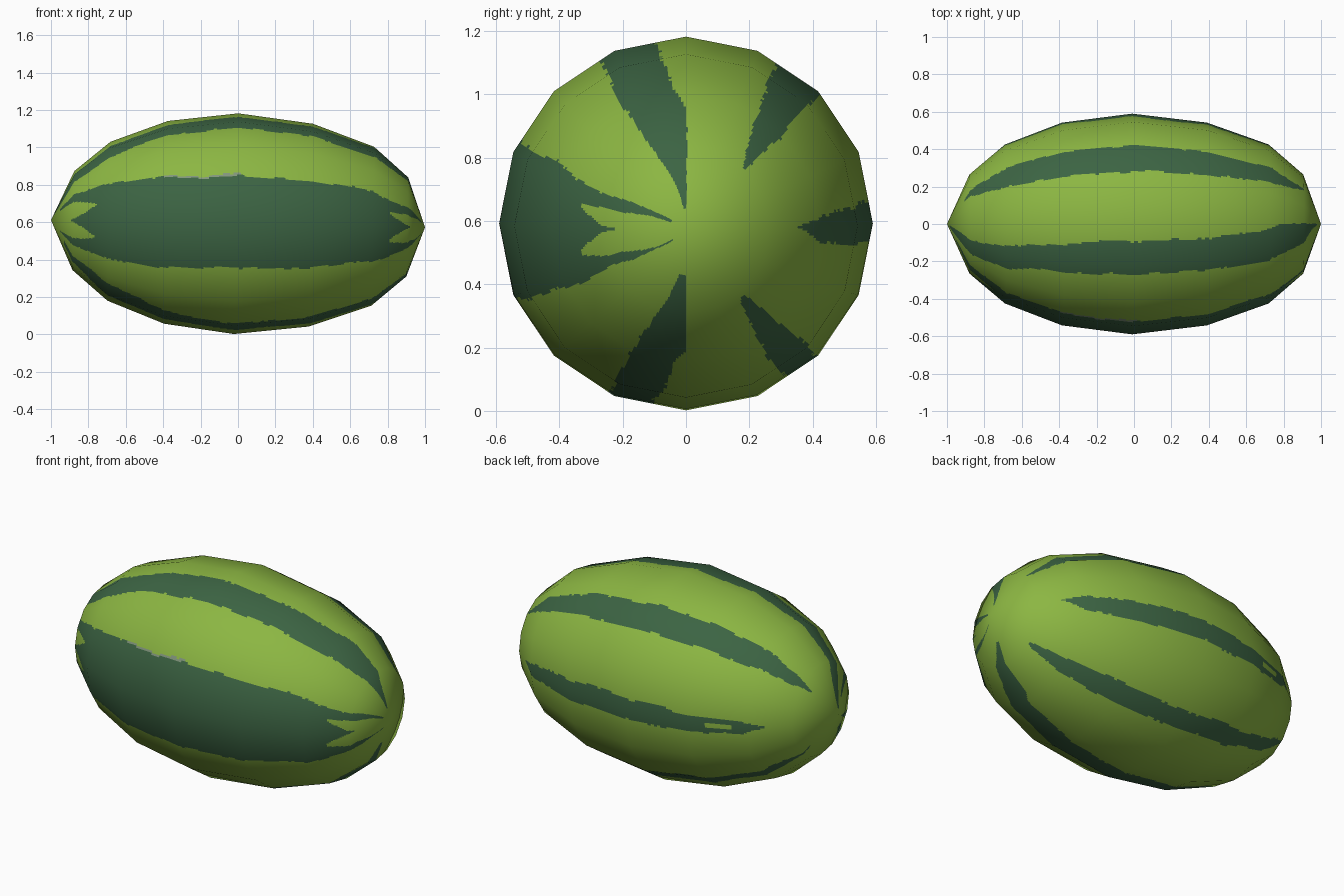
import bpy, math, random
from mathutils import Vector, Matrix

if "Cube" in bpy.data.objects:
    bpy.data.objects.remove(bpy.data.objects["Cube"])

random.seed(4)
SIDES, SUB_A, SUB_L = 16, 20, 20
R = 0.59

# Lengthwise profile: (x, radius)
PROFILE = [(-1, 0), (-.88, .265), (-.69, .425), (-.385, .542), (-.01, R),
           (.39, .542), (.72, .425), (.905, .265), (1, 0)]

# Dark stripes: (x, low angle, high angle); 0 = back, 90 = top, 180 = front
STRIPES = [
    [(-.95, 146, 214), (-.88, 148, 210), (-.6, 152, 208), (0, 154, 204.5),
     (.6, 153, 206), (.905, 156, 206), (.96, 150, 213), (.98, 146, 220)],
    [(-.99, 105, 128), (-.9, 110, 128), (-.69, 106, 123), (-.4, 102, 119.5),
     (0, 99, 117.5), (.4, 98.5, 117), (.7, 95, 117), (.78, 89.9, 116),
     (.905, 89.9, 113), (.975, 89.9, 98)],
    [(-.91, 48, 52), (-.85, 46, 58), (-.69, 45, 61), (0, 44.5, 60.5),
     (.4, 45, 60), (.72, 44, 58), (.85, 44, 51), (.905, 44, 46)],
    [(-.77, -1, 1), (-.68, -5, 4), (0, -6, 6.5), (.4, -6, 6.5),
     (.7, -6, 5), (.8, -1, 1)],
    [(-.91, -50, -48), (-.8, -55, -45), (0, -57, -45), (.4, -57, -45),
     (.72, -58, -46), (.84, -54, -47), (.89, -52, -49)],
    [(-.93, 222, 236), (-.74, 231, 248), (-.53, 237, 254), (-.3, 244, 258),
     (0, 245, 260), (.4, 246, 261), (.7, 247, 265), (.78, 248, 271),
     (.905, 252, 271), (.95, 262, 271)],
]
# Light notches that fork both ends of the wide front stripe
NOTCHES = [
    [(.81, 167, 168), (.928, 165, 180.5), (.97, 157, 181), (1, 150, 181)],
    [(.81, 192, 194), (.928, 179.5, 200), (.97, 179, 213), (1, 179, 218)],
    [(-1, 150, 181), (-.95, 152, 181), (-.9, 157, 180), (-.76, 165, 166)],
    [(-1, 179, 214), (-.95, 179, 210), (-.9, 179.5, 202), (-.77, 193, 195)],
]


def band(points, x):
    """Low and high angle of a stripe at x, or None beyond its ends."""
    for (x0, a0, b0), (x1, a1, b1) in zip(points, points[1:]):
        if x0 <= x <= x1:
            t = (x - x0) / (x1 - x0)
            return a0 + (a1 - a0) * t, b0 + (b1 - b0) * t
    return None


def material(name, colour):
    m = bpy.data.materials.new(name)
    m.diffuse_color = (*colour, 1)
    m.use_nodes = True
    m.node_tree.nodes["Principled BSDF"].inputs["Base Color"].default_value = m.diffuse_color
    return m


# Rings along the melon; facets stay flat, the subdivision only carries stripes
rings = []
for (x0, r0), (x1, r1) in zip(PROFILE, PROFILE[1:]):
    for k in range(SUB_L):
        t = k / SUB_L
        rings.append((x0 + (x1 - x0) * t, r0 + (r1 - r0) * t))
rings = rings[1:]

# Unit cross-section: a 16-gon with divided sides
corner = [Vector((math.cos(2 * math.pi * i / SIDES), math.sin(2 * math.pi * i / SIDES)))
          for i in range(SIDES + 1)]
section = [corner[i].lerp(corner[i + 1], k / SUB_A)
           for i in range(SIDES) for k in range(SUB_A)]
N = len(section)
angle = []
for i in range(N):
    mid = (section[i] + section[(i + 1) % N]) / 2
    a = math.degrees(math.atan2(mid.y, mid.x))
    angle.append(a + 360 if a < -90 else a)

verts = [Vector((x, r * c.x, r * c.y)) for x, r in rings for c in section]
tip_l, tip_r = len(verts), len(verts) + 1
verts += [Vector((-1, 0, 0)), Vector((1, 0, 0))]

faces, mats = [], []
jitter = [[0, 0] for _ in STRIPES]


def colour_row(x):
    """Material index for every face around the melon at x, with ragged edges."""
    dark = []
    for j, s in zip(jitter, STRIPES):
        for e in (0, 1):
            j[e] = .85 * j[e] + random.uniform(-.55, .55)
        b = band(s, x)
        if b:
            dark.append((b[0] + j[0], b[1] + j[1]))
    light = [b for b in (band(n, x) for n in NOTCHES) if b]
    front = band(STRIPES[0], x)
    row = []
    for a in angle:
        m = int(any(lo <= a <= hi for lo, hi in dark))
        if any(lo <= a <= hi for lo, hi in light):
            m = 0
        # pale slivers on the upper edge of the front stripe
        if front and -.4 < x < .02 and abs(a - front[0] - jitter[0][0]) < .6:
            m = 2
        # pale fleck in the back stripe
        if -.62 < x < -.47 and abs(a + .5) < 1.2:
            m = 0
        row.append(m)
    return row


for k in range(-1, len(rings)):
    xa = rings[k][0] if k >= 0 else -1
    xb = rings[k + 1][0] if k + 1 < len(rings) else 1
    mats += colour_row((xa + xb) / 2)
    for i in range(N):
        j = (i + 1) % N
        if k < 0:
            faces.append((tip_l, j, i))
        elif k == len(rings) - 1:
            faces.append((k * N + i, k * N + j, tip_r))
        else:
            faces.append((k * N + i, k * N + j, (k + 1) * N + j, (k + 1) * N + i))

# Slight tilt, right end lower, resting on the ground
tilt = Matrix.Rotation(math.radians(1.1), 3, 'Y')
normals = [(tilt @ Vector((v.x, v.y / R**2, v.z / R**2))).normalized() for v in verts]
verts = [tilt @ v + Vector((0, 0, .592)) for v in verts]

mesh = bpy.data.meshes.new("watermelon")
mesh.from_pydata(verts, [], faces)
for m in (material("light green rind", (.262, .47, .055)),
          material("dark green stripe", (.045, .127, .056)),
          material("pale grey edge", (.22, .3, .2))):
    mesh.materials.append(m)
mesh.polygons.foreach_set("material_index", mats)
mesh.polygons.foreach_set("use_smooth", [True] * len(faces))
mesh.update()
# Smooth shading across the coarse facets
mesh.normals_split_custom_set_from_vertices([tuple(n) for n in normals])
bpy.context.collection.objects.link(bpy.data.objects.new("watermelon", mesh))
